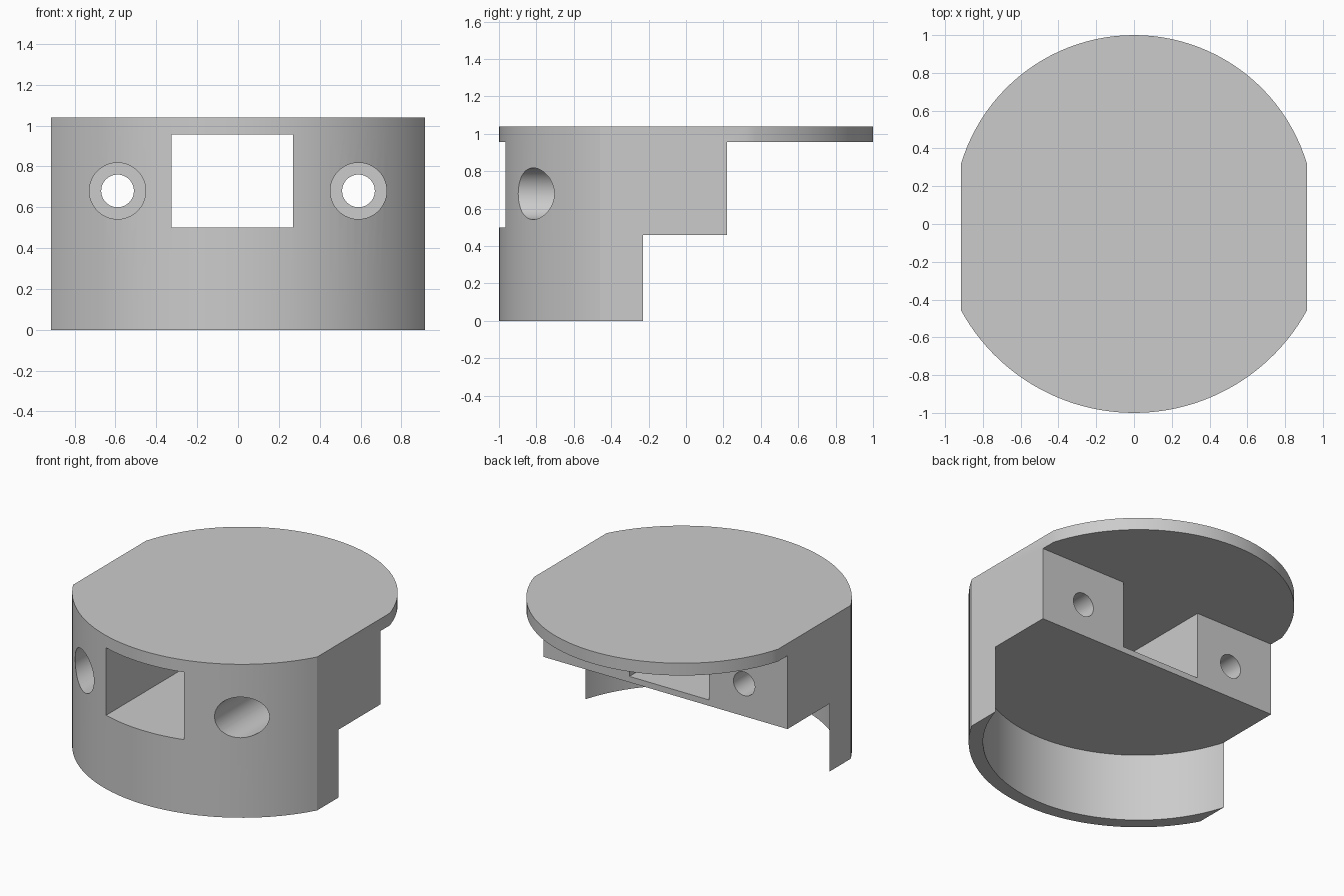
import bpy, bmesh, math

cube = bpy.data.objects.get("Cube")
if cube:
    bpy.data.objects.remove(cube, do_unlink=True)

CENTRE_Y = 0.044
OUTER, INNER = 1.044, 0.956      # front wall and back plate radii
HALF_W = 0.915                   # flat sides
TOP, PLATE_Z, BLOCK_Z = 1.04, 0.957, 0.46
BACK_Y, SKIRT_Y = 0.22, -0.23

grey = bpy.data.materials.new("grey plastic")
grey.use_nodes = True
grey.diffuse_color = (0.6, 0.6, 0.6, 1)
grey.node_tree.nodes["Principled BSDF"].inputs["Base Color"].default_value = (0.6, 0.6, 0.6, 1)


def arc(radius, start, end, steps):
    return [(radius * math.cos(start + (end - start) * i / steps),
             CENTRE_Y + radius * math.sin(start + (end - start) * i / steps))
            for i in range(steps + 1)]


def prism(name, outline, z0, z1):
    """Extrude a counter-clockwise xy outline from z0 to z1."""
    bm = bmesh.new()
    base = bm.faces.new([bm.verts.new((x, y, z0)) for x, y in outline])
    new = bmesh.ops.extrude_face_region(bm, geom=[base])["geom"]
    bmesh.ops.translate(bm, vec=(0, 0, z1 - z0),
                        verts=[v for v in new if isinstance(v, bmesh.types.BMVert)])
    bmesh.ops.recalc_face_normals(bm, faces=bm.faces)
    mesh = bpy.data.meshes.new(name)
    bm.to_mesh(mesh)
    bm.free()
    mesh.materials.append(grey)
    obj = bpy.data.objects.new(name, mesh)
    bpy.context.collection.objects.link(obj)
    return obj


def box(name, x0, x1, y0, y1, z0, z1):
    return prism(name, [(x0, y0), (x1, y0), (x1, y1), (x0, y1)], z0, z1)


def bore(name, x, z, radius, y0, y1):
    """Cylinder along y."""
    bpy.ops.mesh.primitive_cylinder_add(vertices=48, radius=radius, depth=y1 - y0,
                                        location=(x, (y0 + y1) / 2, z),
                                        rotation=(math.pi / 2, 0, 0))
    obj = bpy.context.object
    obj.name = name
    obj.data.materials.append(grey)
    return obj


def cut(target, cutter):
    mod = target.modifiers.new(cutter.name, "BOOLEAN")
    mod.operation = "DIFFERENCE"
    mod.solver = "EXACT"
    mod.object = cutter
    bpy.context.view_layer.update()
    bpy.context.view_layer.objects.active = target
    bpy.ops.object.modifier_apply(modifier=mod.name)
    bpy.data.objects.remove(cutter, do_unlink=True)


# Full-height body: two arcs of different radius joined by flat sides
back = math.acos(HALF_W / INNER)
front = math.acos(HALF_W / OUTER)
outline = (arc(INNER, back, math.pi - back, 48)
           + arc(OUTER, math.pi + front, 2 * math.pi - front, 48))
body = prism("mount_body", outline, 0, TOP)

# Hollow under the block, leaving a curved front skirt
cut(body, prism("skirt_hollow", arc(INNER, 0, 2 * math.pi, 96)[:-1], -0.2, BLOCK_Z))
cut(body, box("skirt_end", -1.2, 1.2, SKIRT_Y, 1.3, -0.3, BLOCK_Z))

# Open space under the overhanging back plate
cut(body, box("back_space", -1.3, 1.3, BACK_Y, 1.4, -0.4, PLATE_Z))

# Rectangular window through the block
cut(body, box("window", -0.325, 0.27, -1.2, 0.4, 0.5, PLATE_Z))

# Screw holes with wide recesses from the front
for x in (-0.59, 0.59):
    cut(body, bore("screw_recess", x, 0.68, 0.138, -1.3, -0.18))
    cut(body, bore("screw_hole", x, 0.68, 0.08, -1.25, 0.5))

# Smooth the curved walls, keep the edges sharp
bpy.ops.object.select_all(action="DESELECT")
body.select_set(True)
bpy.context.view_layer.objects.active = body
bpy.ops.object.shade_smooth_by_angle(angle=math.radians(20))
